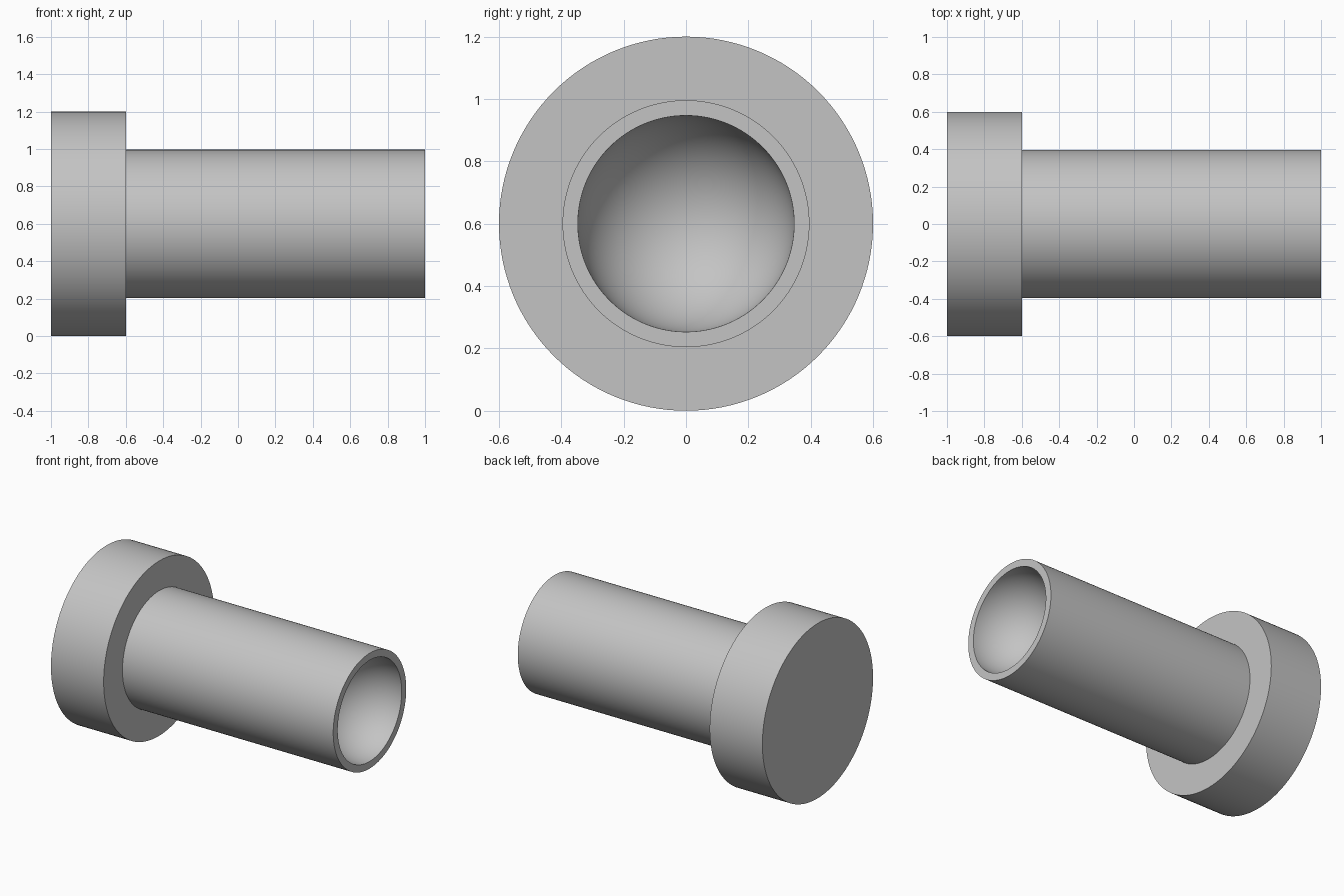
import bpy, bmesh, math

cube = bpy.data.objects.get("Cube")
if cube:
    bpy.data.objects.remove(cube, do_unlink=True)

HEAD_R, SHANK_R, CUP_R = 0.6, 0.396, 0.347
SEGMENTS = 128

grey = bpy.data.materials.new("plain grey")
grey.use_nodes = True
colour = (0.55, 0.55, 0.55, 1)
grey.diffuse_color = colour
grey.node_tree.nodes["Principled BSDF"].inputs["Base Color"].default_value = colour

# Half profile (position along x, radius), closed at both ends on the axis
profile = [(-1, 0), (-1, HEAD_R), (-0.6, HEAD_R), (-0.6, SHANK_R), (1, SHANK_R)]

# Hemispherical cup hollowed into the open end
steps = 32
for i in range(steps + 1):
    a = math.pi / 2 * i / steps
    profile.append((1 - CUP_R * math.sin(a), CUP_R * math.cos(a)))

# Spin the profile around the x axis
bm = bmesh.new()
verts = [bm.verts.new((x, 0, r)) for x, r in profile]
edges = [bm.edges.new(pair) for pair in zip(verts, verts[1:])]
bmesh.ops.spin(bm, geom=verts + edges, cent=(0, 0, 0), axis=(1, 0, 0),
               angle=math.tau, steps=SEGMENTS, use_merge=True)
bmesh.ops.remove_doubles(bm, verts=bm.verts, dist=0.0001)
bmesh.ops.recalc_face_normals(bm, faces=bm.faces)
mesh = bpy.data.meshes.new("flanged_pin")
bm.to_mesh(mesh)
bm.free()

pin = bpy.data.objects.new("flanged_pin", mesh)
pin.location.z = HEAD_R
mesh.materials.append(grey)
bpy.context.collection.objects.link(pin)
bpy.context.view_layer.objects.active = pin
pin.select_set(True)
bpy.ops.object.shade_smooth_by_angle(angle=math.radians(30))
